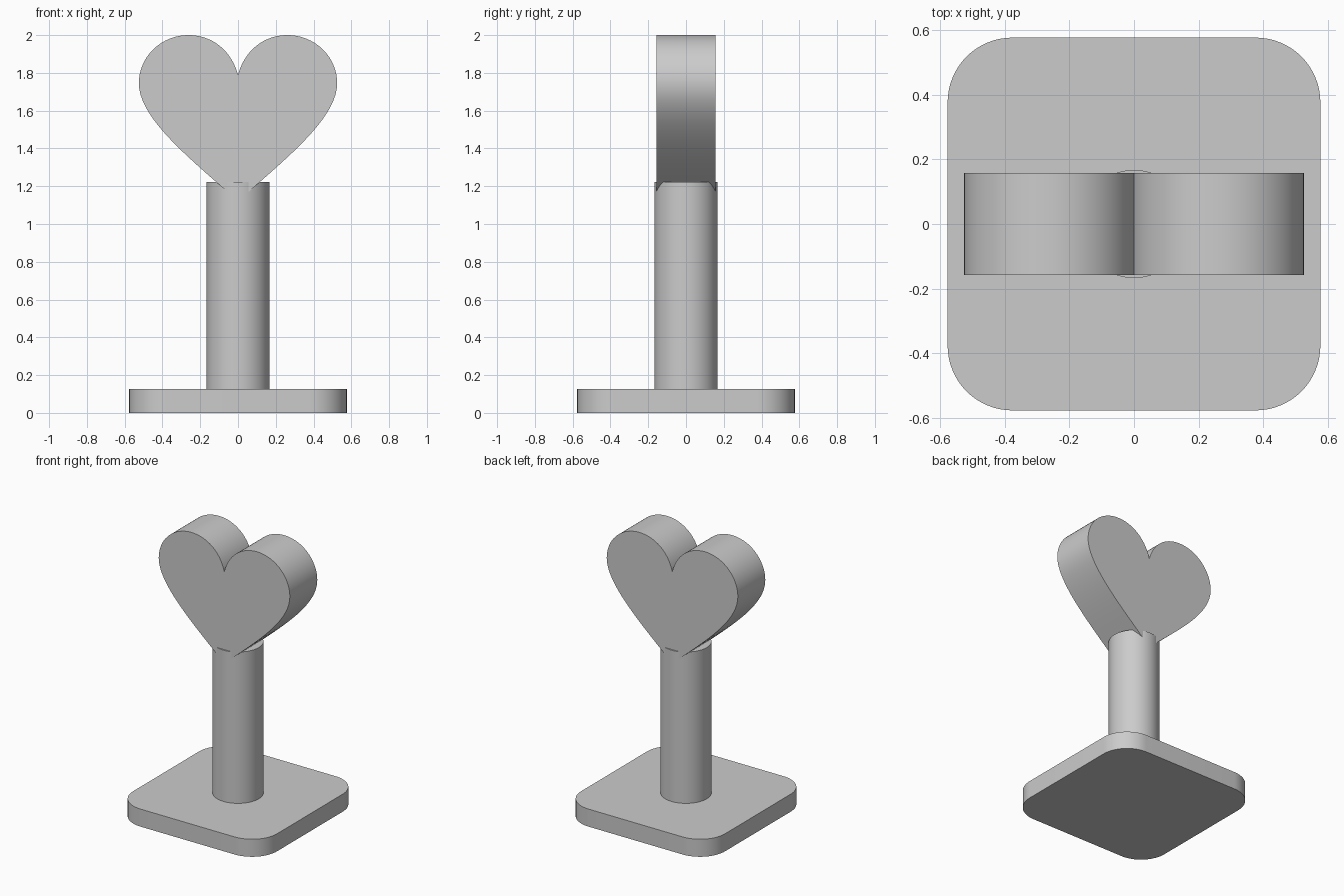
import bpy
import bmesh
import math
from mathutils import Vector
from mathutils.geometry import interpolate_bezier

cube = bpy.data.objects.get("Cube")
if cube:
    bpy.data.objects.remove(cube, do_unlink=True)

GREY = (0.6, 0.6, 0.6, 1)
grey = bpy.data.materials.new("plain grey")
grey.use_nodes = True
grey.diffuse_color = GREY
grey.node_tree.nodes["Principled BSDF"].inputs["Base Color"].default_value = GREY


def extrude_outline(name, outline, push):
    """Solid made by pushing a closed outline along a vector."""
    bm = bmesh.new()
    face = bm.faces.new([bm.verts.new(p) for p in outline])
    moved = bmesh.ops.extrude_face_region(bm, geom=[face], use_keep_orig=True)["geom"]
    bmesh.ops.translate(bm, vec=push, verts=[v for v in moved if isinstance(v, bmesh.types.BMVert)])
    bmesh.ops.recalc_face_normals(bm, faces=bm.faces)
    mesh = bpy.data.meshes.new(name)
    bm.to_mesh(mesh)
    bm.free()
    obj = bpy.data.objects.new(name, mesh)
    bpy.context.collection.objects.link(obj)
    finish(obj)


def finish(obj):
    obj.data.materials.append(grey)
    bpy.ops.object.select_all(action="DESELECT")
    obj.select_set(True)
    bpy.context.view_layer.objects.active = obj
    bpy.ops.object.shade_smooth_by_angle(angle=math.radians(30))


# Base slab with rounded corners
HALF, CORNER, BASE_TOP, STEPS = 0.576, 0.2, 0.127, 16
slab = []
for quarter in range(4):
    mid = math.radians(45 + 90 * quarter)
    cx = math.copysign(HALF - CORNER, math.cos(mid))
    cy = math.copysign(HALF - CORNER, math.sin(mid))
    for i in range(STEPS + 1):
        a = math.pi / 2 * (quarter + i / STEPS)
        slab.append((cx + CORNER * math.cos(a), cy + CORNER * math.sin(a), 0))
extrude_outline("base", slab, (0, 0, BASE_TOP))

# Round post
POST_TOP = 1.222
bpy.ops.mesh.primitive_cylinder_add(vertices=64, radius=0.167, depth=POST_TOP - BASE_TOP,
                                    location=(0, 0, (POST_TOP + BASE_TOP) / 2))
post = bpy.context.object
post.name = "post"
finish(post)

# Heart: right half drawn as Bezier spans from notch to tip, then mirrored
DEPTH = 0.157
spans = [
    [(0, 1.787), (0.03, 1.91), (0.13, 2.0), (0.262, 2.0)],
    [(0.262, 2.0), (0.407, 2.0), (0.525, 1.886), (0.525, 1.745)],
    [(0.525, 1.745), (0.525, 1.55), (0.22, 1.32), (0, 1.12)],
]
half = [Vector((0, -DEPTH, spans[0][0][1]))]
for span in spans:
    knots = [Vector((x, -DEPTH, z)) for x, z in span]
    half += interpolate_bezier(*knots, 20)[1:]
mirrored = [Vector((-p.x, p.y, p.z)) for p in reversed(half[1:-1])]
extrude_outline("heart", half + mirrored, (0, 2 * DEPTH, 0))
